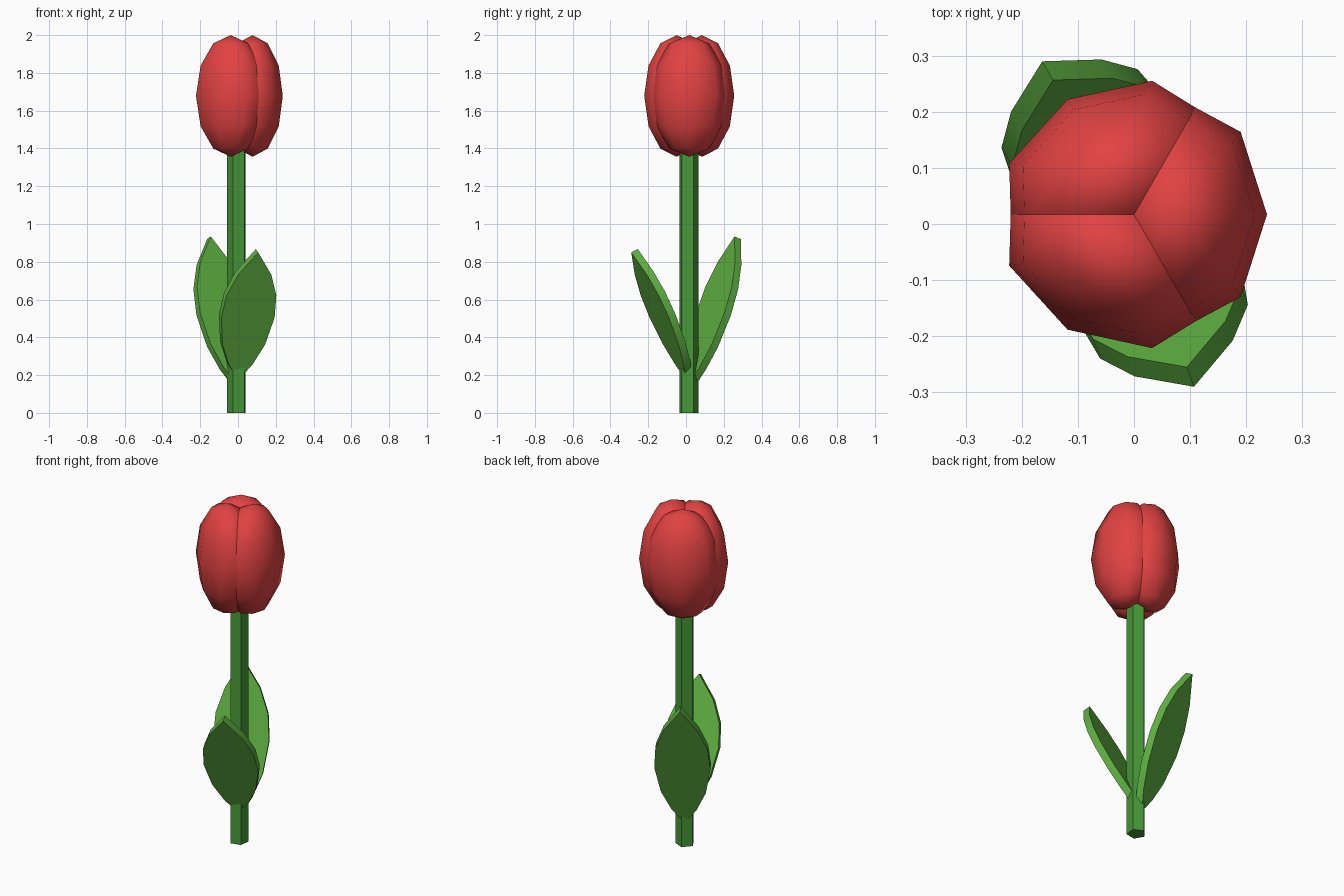
import bpy
import bmesh
from math import cos, sin, radians
from mathutils import Matrix, Vector

cube = bpy.data.objects.get("Cube")
if cube:
    bpy.data.objects.remove(cube, do_unlink=True)


def make_material(name, rgb):
    mat = bpy.data.materials.new(name)
    mat.use_nodes = True
    color = (*rgb, 1.0)
    mat.diffuse_color = color
    mat.node_tree.nodes["Principled BSDF"].inputs["Base Color"].default_value = color
    return mat


PETAL_RED = make_material("petal red", (0.76, 0.055, 0.055))
STEM_GREEN = make_material("stem green", (0.064, 0.32, 0.04))
LEAF_GREEN = make_material("leaf green", (0.112, 0.43, 0.053))


def add_object(name, bm, mat, smooth_angle=None):
    bmesh.ops.recalc_face_normals(bm, faces=bm.faces)
    mesh = bpy.data.meshes.new(name)
    bm.to_mesh(mesh)
    bm.free()
    mesh.materials.append(mat)
    obj = bpy.data.objects.new(name, mesh)
    bpy.context.collection.objects.link(obj)
    if smooth_angle:
        bpy.ops.object.select_all(action="DESELECT")
        obj.select_set(True)
        bpy.context.view_layer.objects.active = obj
        bpy.ops.object.shade_smooth_by_angle(angle=radians(smooth_angle))
    return obj


# Blossom: three overlapping squashed spheres around the axis
blossom_centre = Matrix.Translation((0, 0.017, 1.678))
for i, name in enumerate(("petal_left", "petal_back", "petal_front")):
    bm = bmesh.new()
    placement = (blossom_centre @ Matrix.Rotation(radians(120 * i), 4, "Z")
                 @ Matrix.Translation((0.077, 0, 0))
                 @ Matrix.Diagonal((0.16, 0.208, 0.322, 1)))
    bmesh.ops.create_uvsphere(bm, u_segments=8, v_segments=6, radius=1, matrix=placement)
    add_object(name, bm, PETAL_RED, 80)

# Stem: five-sided prism reaching into the blossom
STEM_TOP = 1.46
bm = bmesh.new()
bmesh.ops.create_cone(
    bm, cap_ends=True, segments=5, radius1=0.0525, radius2=0.0525, depth=STEM_TOP,
    matrix=Matrix.Translation((-0.005, 0.014, STEM_TOP / 2)) @ Matrix.Rotation(radians(12), 4, "Z"))
add_object("stem", bm, STEM_GREEN)

# Leaves: flat pointed blades, (position along blade, half width)
BLADE = [(0, 0.02), (0.09, 0.067), (0.25, 0.12), (0.47, 0.15),
         (0.65, 0.14), (0.82, 0.093)]
THICKNESS = 0.041


def add_leaf(name, base, direction, reach, height):
    """Blade leaning outward from its base, thickened towards the stem."""
    d = radians(direction)
    out = Vector((cos(d), sin(d), 0))
    side = Vector((-sin(d), cos(d), 0))
    axis = out * reach + Vector((0, 0, height))
    inward = (Vector((0, 0, reach)) - out * height).normalized() * THICKNESS
    outline = BLADE + [(1, 0)] + [(s, -w) for s, w in reversed(BLADE)]
    bm = bmesh.new()
    verts = [bm.verts.new(Vector(base) + axis * s + side * w) for s, w in outline]
    face = bm.faces.new(verts)
    extruded = bmesh.ops.extrude_face_region(bm, geom=[face], use_keep_orig=True)
    moved = [g for g in extruded["geom"] if isinstance(g, bmesh.types.BMVert)]
    bmesh.ops.translate(bm, verts=moved, vec=inward)
    add_object(name, bm, LEAF_GREEN, 30)


add_leaf("front_leaf", (0.005, -0.01, 0.198), -70, 0.298, 0.652)
add_leaf("back_leaf", (-0.025, 0.05, 0.16), 120, 0.277, 0.76)
